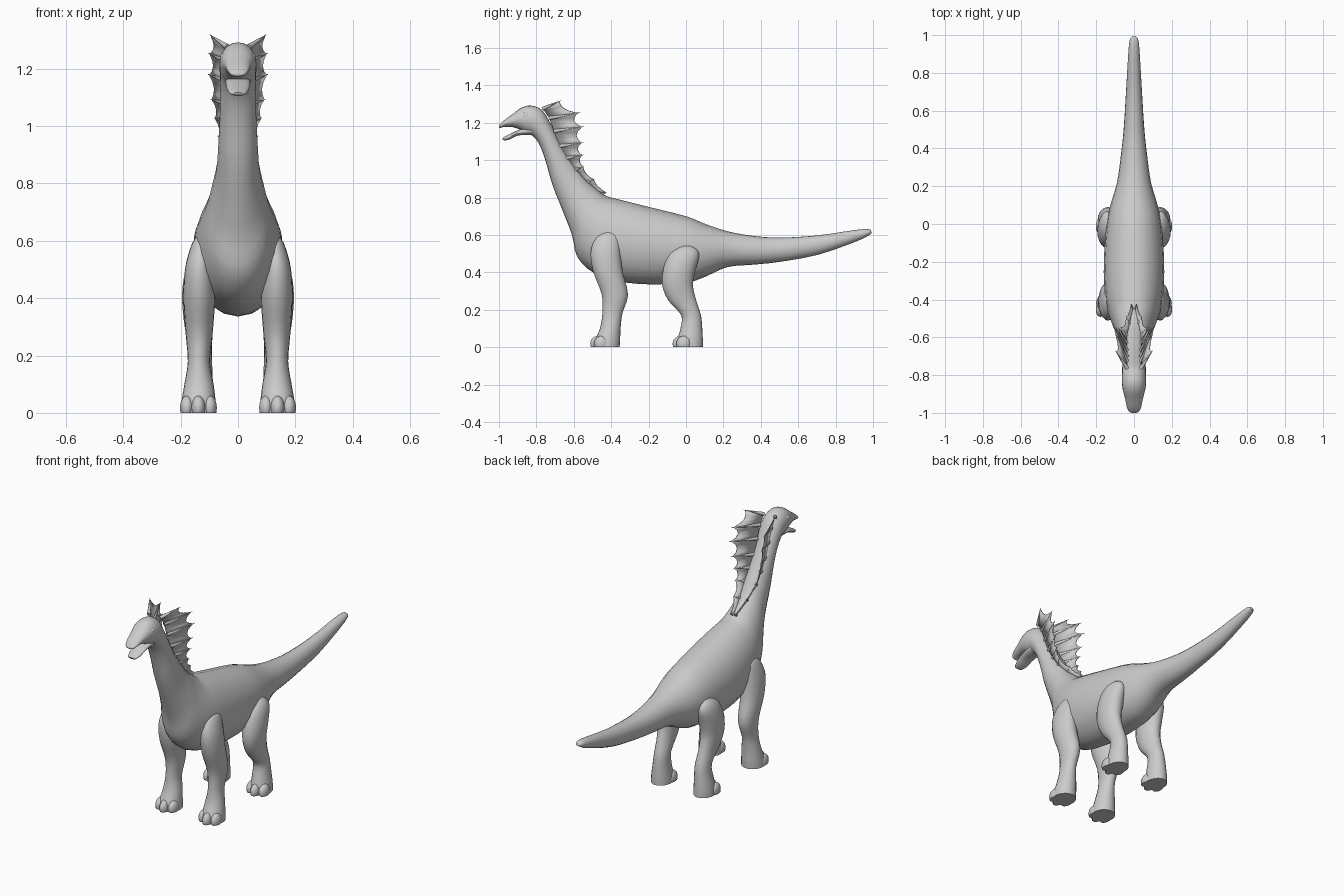
import bpy, bmesh, math
from mathutils import Vector

if "Cube" in bpy.data.objects:
    bpy.data.objects.remove(bpy.data.objects["Cube"])

SKIN = bpy.data.materials.new("grey skin")
SKIN.diffuse_color = (0.6, 0.6, 0.6, 1)
SKIN.use_nodes = True
SKIN.node_tree.nodes["Principled BSDF"].inputs["Base Color"].default_value = SKIN.diffuse_color


def finish(bm, name, angle=50):
    bmesh.ops.recalc_face_normals(bm, faces=bm.faces)
    me = bpy.data.meshes.new(name)
    bm.to_mesh(me)
    bm.free()
    ob = bpy.data.objects.new(name, me)
    bpy.context.collection.objects.link(ob)
    me.materials.append(SKIN)
    bpy.ops.object.select_all(action='DESELECT')
    ob.select_set(True)
    bpy.context.view_layer.objects.active = ob
    bpy.ops.object.shade_smooth_by_angle(angle=math.radians(angle))
    return ob


def smooth(rows, steps):
    """Catmull-Rom interpolation through rows of numbers."""
    out = []
    for i in range(len(rows) - 1):
        a, b, c, d = (rows[max(0, min(len(rows) - 1, i + k))] for k in (-1, 0, 1, 2))
        for s in range(steps):
            t = s / steps
            out.append([0.5 * (2 * q + (r - p) * t + (2 * p - 5 * q + 4 * r - u) * t * t
                               + (3 * q - p - 3 * r + u) * t ** 3)
                        for p, q, r, u in zip(a, b, c, d)])
    return out + [list(rows[-1])]


def loft(name, rings):
    """Closed tube through rings given as (centre, axis a, axis b)."""
    bm = bmesh.new()
    n = 20
    loops = []
    for c, a, b in rings:
        angles = [2 * math.pi * k / n for k in range(n)]
        loops.append([bm.verts.new(c + a * math.cos(t) + b * math.sin(t)) for t in angles])
    for l0, l1 in zip(loops, loops[1:]):
        for k in range(n):
            bm.faces.new((l0[k], l0[(k + 1) % n], l1[(k + 1) % n], l1[k]))
    bm.faces.new(loops[0])
    bm.faces.new(loops[-1])
    return finish(bm, name)


def trunk(name, rows):
    """Rows: top y, top z, bottom y, bottom z, half width."""
    rings = []
    for ty, tz, by, bz, w in smooth(rows, 3):
        top, bot = Vector((0, ty, tz)), Vector((0, by, bz))
        rings.append(((top + bot) / 2, Vector((w, 0, 0)), (top - bot) / 2))
    return loft(name, rings)


def leg(name, rows, side):
    """Rows: z, front y, back y, inner x, outer x."""
    rings = []
    for z, yf, yb, xi, xo in smooth(rows, 3):
        rings.append((Vector((side * (xi + xo) / 2, (yf + yb) / 2, z)),
                      Vector(((xo - xi) / 2, 0, 0)), Vector((0, (yb - yf) / 2, 0))))
    return loft(name, rings)


def ellipsoid(name, centre, size, floor=False):
    bm = bmesh.new()
    bmesh.ops.create_uvsphere(bm, u_segments=14, v_segments=10, radius=1)
    bmesh.ops.scale(bm, vec=size, verts=bm.verts)
    bmesh.ops.translate(bm, vec=centre, verts=bm.verts)
    if floor:  # flat sole at ground level
        cut = bmesh.ops.bisect_plane(bm, geom=bm.verts[:] + bm.edges[:] + bm.faces[:],
                                     plane_co=(0, 0, 0), plane_no=(0, 0, -1), clear_outer=True)
        bmesh.ops.holes_fill(bm, edges=[e for e in cut['geom_cut']
                                        if isinstance(e, bmesh.types.BMEdge)])
    return finish(bm, name)


# Tail, torso, neck and head in one tube
trunk("body", [
    (.990, .622, .992, .608, .012), (.975, .631, .97, .594, .023), (.9, .626, .915, .567, .03),
    (.7, .597, .71, .495, .042), (.5, .586, .5, .456, .055), (.36, .595, .36, .441, .07),
    (.22, .62, .22, .428, .09), (.1, .66, .1, .375, .125), (0, .70, 0, .345, .145),
    (-.2, .75, -.2, .336, .16), (-.36, .79, -.36, .352, .155), (-.43, .81, -.49, .395, .14),
    (-.48, .85, -.58, .48, .115), (-.53, .895, -.61, .60, .095), (-.57, .95, -.66, .73, .076),
    (-.62, 1.02, -.715, .87, .068), (-.67, 1.10, -.752, 1.0, .063), (-.72, 1.19, -.785, 1.085, .062),
    (-.77, 1.268, -.82, 1.13, .064), (-.83, 1.292, -.855, 1.145, .064),
    (-.88, 1.28, -.887, 1.163, .058), (-.925, 1.248, -.925, 1.176, .047),
    (-.97, 1.215, -.97, 1.178, .038), (-.992, 1.195, -.992, 1.172, .027),
    (-1.0, 1.185, -1.0, 1.177, .012)])

# Open lower jaw
trunk("lower_jaw", [
    (-.82, 1.18, -.82, 1.135, .045), (-.885, 1.165, -.895, 1.132, .042),
    (-.94, 1.14, -.94, 1.112, .037), (-.972, 1.124, -.968, 1.105, .027),
    (-.982, 1.118, -.98, 1.11, .014)])

FRONT = [
    (0, -.49, -.355, .075, .2), (.04, -.485, -.352, .078, .197), (.1, -.46, -.35, .085, .187),
    (.18, -.447, -.34, .098, .175), (.28, -.45, -.31, .088, .183), (.4, -.495, -.338, .08, .19),
    (.5, -.51, -.35, .085, .185), (.57, -.49, -.353, .09, .168), (.605, -.46, -.365, .1, .152),
    (.62, -.425, -.395, .115, .135)]
REAR = [
    (0, -.05, .09, .08, .193), (.04, -.045, .09, .082, .19), (.1, -.03, .087, .087, .18),
    (.17, -.025, .08, .09, .172), (.25, -.095, .055, .09, .178), (.33, -.127, .037, .085, .19),
    (.41, -.123, .05, .08, .195), (.48, -.1, .07, .085, .187), (.52, -.065, .06, .1, .17),
    (.542, -.02, .025, .12, .145)]

# Crest spines: root y, root z, root x, tip y, tip z, tip x
SPINES = [
    (-.765, 1.275, .036, -.67, 1.318, .098), (-.73, 1.225, .036, -.564, 1.254, .103),
    (-.705, 1.155, .036, -.543, 1.18, .104), (-.675, 1.075, .035, -.548, 1.094, .095),
    (-.645, 1.01, .033, -.548, 1.028, .083), (-.605, .945, .028, -.545, .965, .07),
    (-.54, .875, .018, -.49, .898, .042), (-.46, .815, .006, -.425, .828, .014)]

for side, word in ((-1, "left"), (1, "right")):
    # Legs with three toes each
    for part, rows in (("front", FRONT), ("rear", REAR)):
        leg(f"{part}_leg_{word}", rows, side)
        toe_y = rows[0][1] + .018
        for i, (x, back) in enumerate(((.098, .022), (.138, 0), (.178, .02))):
            ellipsoid(f"{part}_toe_{word}_{i}", (side * x, toe_y + back, .018),
                      (.025, .04, .042), True)

    # Eye bulge
    ellipsoid(f"eye_{word}", (side * .05, -.855, 1.24), (.012, .02, .016))

    # Tapered crest spines
    pairs = [(Vector((side * x, y, z)), Vector((side * u, v, w))) for y, z, x, v, w, u in SPINES]
    for i, (root, tip) in enumerate(pairs):
        bm = bmesh.new()
        d = tip - root
        bmesh.ops.create_cone(bm, segments=8, radius1=.011, radius2=.001,
                              depth=d.length, cap_ends=True)
        bm.transform(d.to_track_quat('Z', 'Y').to_matrix().to_4x4())
        bmesh.ops.translate(bm, vec=(root + tip) / 2, verts=bm.verts)
        finish(bm, f"crest_spine_{word}_{i}")

    # Webbing scalloped between the spines
    bm = bmesh.new()
    strip = []
    for i in range(len(pairs) - 1):
        (r0, t0), (r1, t1) = pairs[i], pairs[i + 1]
        for s in range(4):
            f = s / 4
            root = r0.lerp(r1, f)
            reach = .92 - .8 * f * (1 - f)
            strip.append((root, root.lerp(t0.lerp(t1, f), reach)))
    strip.append((pairs[-1][0], pairs[-1][0].lerp(pairs[-1][1], .9)))
    verts = [(bm.verts.new(a), bm.verts.new(b)) for a, b in strip]
    for (a, b), (c, d) in zip(verts, verts[1:]):
        bm.faces.new((a, b, d, c))
    web = finish(bm, f"crest_web_{word}")
    mod = web.modifiers.new("thickness", 'SOLIDIFY')
    mod.thickness = .005
    mod.offset = 0
